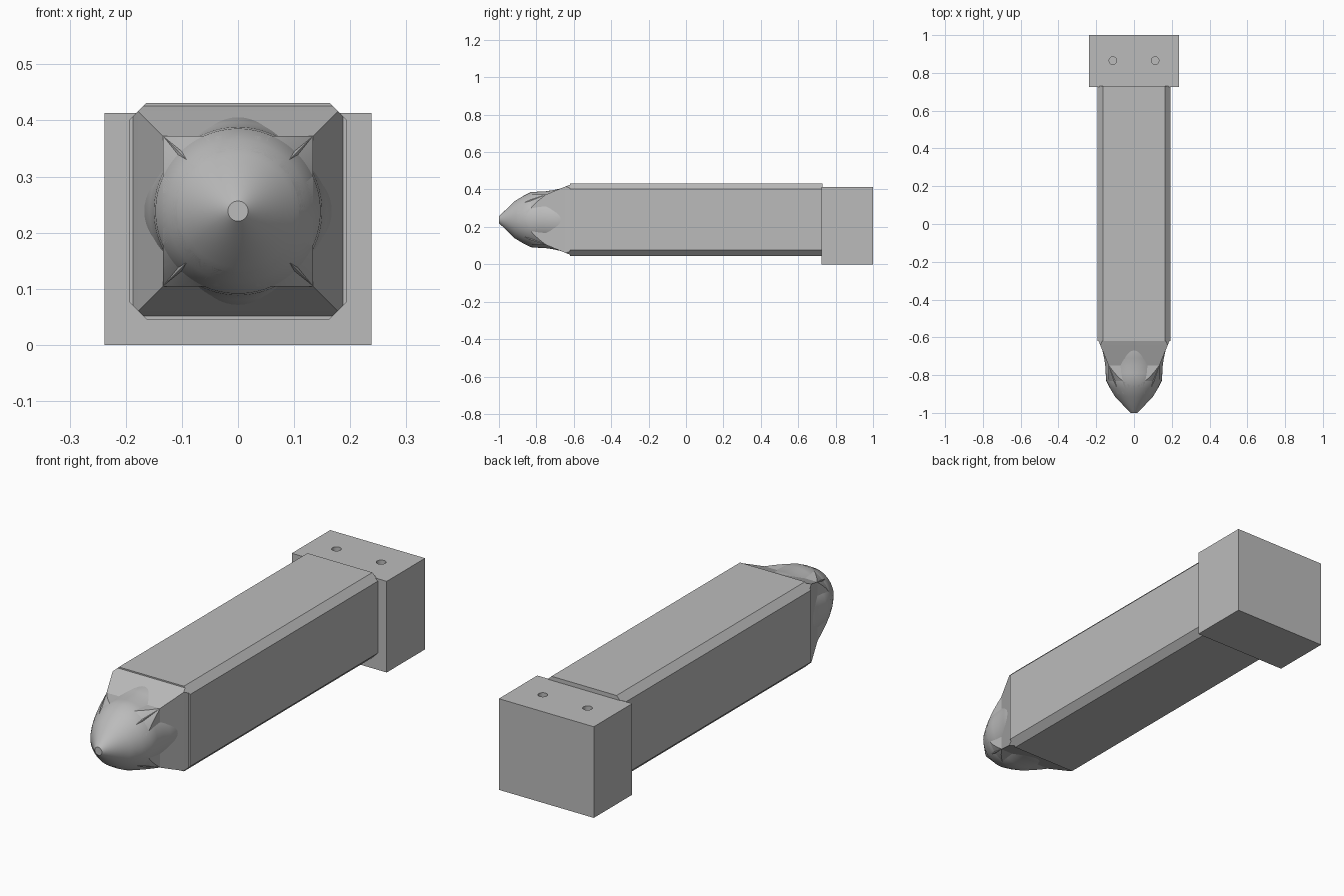
import bpy, bmesh, math
from mathutils import Matrix, Vector

cube = bpy.data.objects.get("Cube")
if cube:
    bpy.data.objects.remove(cube, do_unlink=True)

AXIS_Z = 0.2385  # height of the shaft's centre line

grey = bpy.data.materials.new("plain grey")
grey.use_nodes = True
grey.diffuse_color = (0.5, 0.5, 0.5, 1)
grey.node_tree.nodes["Principled BSDF"].inputs["Base Color"].default_value = (0.5, 0.5, 0.5, 1)


def finish(name, bm):
    bmesh.ops.recalc_face_normals(bm, faces=bm.faces[:])
    mesh = bpy.data.meshes.new(name)
    bm.to_mesh(mesh)
    bm.free()
    mesh.materials.append(grey)
    obj = bpy.data.objects.new(name, mesh)
    bpy.context.collection.objects.link(obj)
    return obj


def box(name, half_x, y0, y1, z0, z1):
    bm = bmesh.new()
    size = Matrix.Diagonal((2 * half_x, y1 - y0, z1 - z0, 1))
    place = Matrix.Translation((0, (y0 + y1) / 2, (z0 + z1) / 2))
    bmesh.ops.create_cube(bm, size=1, matrix=place @ size)
    return finish(name, bm)


def hull(name, rings):
    """Convex solid; each ring is (y, a, b), mirrored about both diagonals."""
    bm = bmesh.new()
    points = {(sx * p, y, AXIS_Z + sz * q)
              for y, a, b in rings for p, q in ((a, b), (b, a))
              for sx in (-1, 1) for sz in (-1, 1)}
    for p in sorted(points):
        bm.verts.new(p)
    result = bmesh.ops.convex_hull(bm, input=bm.verts[:])
    loose = [g for g in result["geom_interior"] if isinstance(g, bmesh.types.BMVert)]
    bmesh.ops.delete(bm, geom=loose, context="VERTS")
    bmesh.ops.dissolve_limit(bm, angle_limit=0.01, verts=bm.verts[:], edges=bm.edges[:])
    return finish(name, bm)


def revolve(name, profile, sides=96):
    """Closed solid turned about the shaft's centre line from (y, radius) points."""
    bm = bmesh.new()
    rings = []
    for y, r in profile:
        angles = [math.tau * i / sides for i in range(sides)]
        rings.append([bm.verts.new((r * math.cos(t), y, AXIS_Z + r * math.sin(t))) for t in angles])
    for a, b in zip(rings, rings[1:]):
        for i in range(sides):
            j = (i + 1) % sides
            bm.faces.new((a[i], a[j], b[j], b[i]))
    bm.faces.new(rings[0])
    bm.faces.new(rings[-1])
    return finish(name, bm)


def boolean(obj, cutter, operation):
    mod = obj.modifiers.new(operation.lower(), "BOOLEAN")
    mod.operation = operation
    mod.solver = "EXACT"
    mod.object = cutter
    bpy.context.view_layer.objects.active = obj
    bpy.ops.object.modifier_apply(modifier=mod.name)
    cutter.hide_render = True
    bpy.data.objects.remove(cutter, do_unlink=True)


def smooth(obj, degrees):
    bpy.ops.object.select_all(action="DESELECT")
    obj.select_set(True)
    bpy.context.view_layer.objects.active = obj
    bpy.ops.object.shade_smooth_by_angle(angle=math.radians(degrees))


# End block with two blind holes in its top
block = box("end_block", 0.238, 0.725, 1.0, 0, 0.413)
for side in (-1, 1):
    bm = bmesh.new()
    bmesh.ops.create_cone(bm, cap_ends=True, segments=32, radius1=0.02, radius2=0.02,
                          depth=0.2, matrix=Matrix.Translation((side * 0.112, 0.865, 0.4)))
    boolean(block, finish("hole_cutter", bm), "DIFFERENCE")

# Square shaft with chamfered edges, and the taper in front of it
hull("shaft", [(-0.62, 0.193, 0.163), (0.73, 0.193, 0.163)])
hull("square_taper", [(-0.62, 0.187, 0.169), (-0.643, 0.178, 0.178), (-0.75, 0.134, 0.134)])

# Round nose that swells out of the taper's flat sides
tip = [(-1.0, 0.018), (-0.915, 0.1), (-0.87, 0.127), (-0.83, 0.147)]
nose = revolve("round_nose", tip + [(-0.79, 0.15), (-0.75, 0.152), (-0.71, 0.158),
                                    (-0.67, 0.167), (-0.64, 0.165)])
smooth(nose, 35)

# Squared shoulders, rounded off at the front by the widening nose curve
shoulders = box("nose_shoulders", 0.134, -0.9, -0.745, AXIS_Z - 0.134, AXIS_Z + 0.134)
boolean(shoulders, revolve("shoulder_cutter", tip + [(-0.79, 0.168), (-0.72, 0.204)]), "INTERSECT")
smooth(shoulders, 25)

# Thin ridges running forward from the corners
hull("corner_ridges", [(-0.748, 0.134, 0.134), (-0.83, 0.107, 0.107), (-0.9, 0.076, 0.076)])
